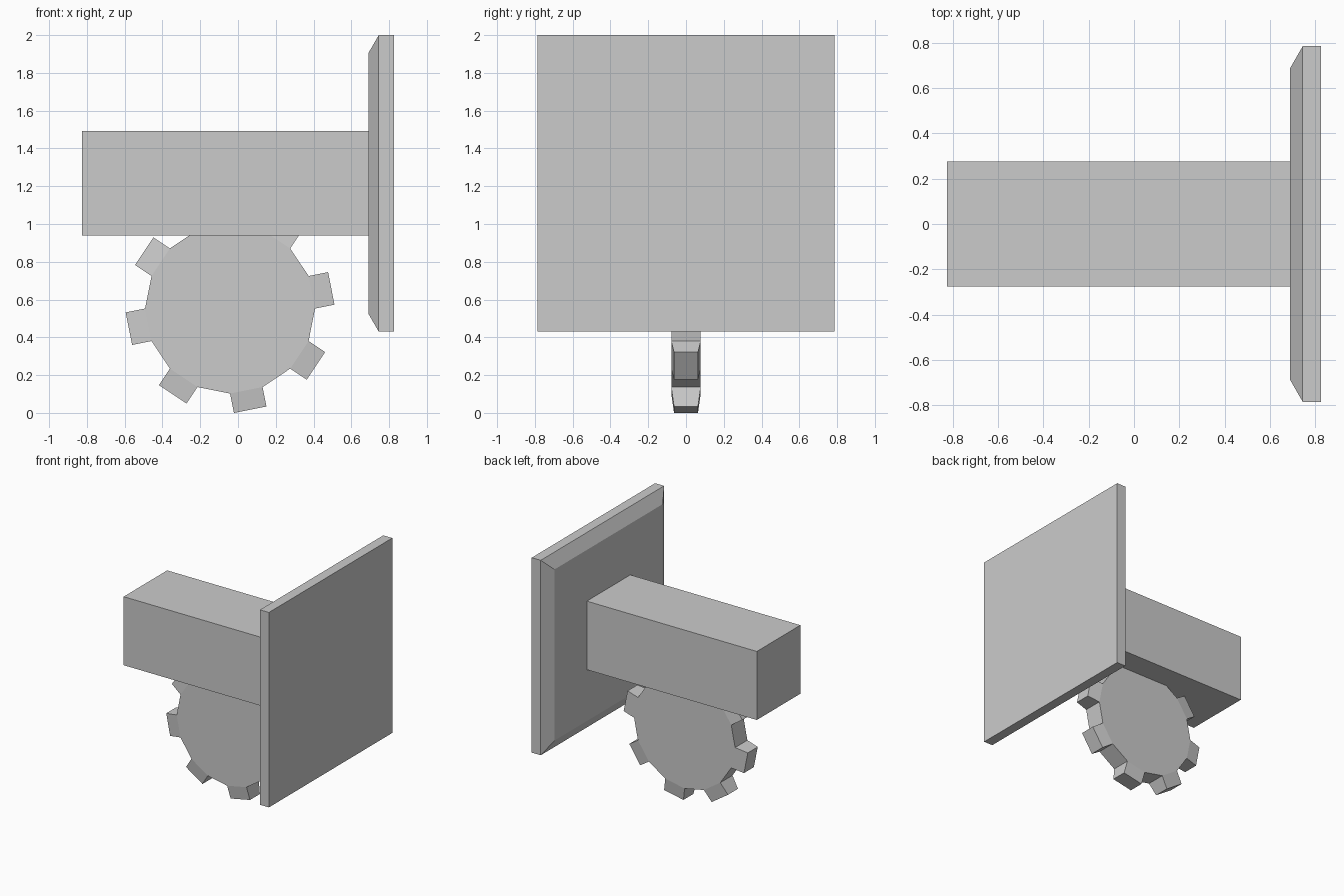
import bpy, bmesh, math
from mathutils import Vector, Matrix

if "Cube" in bpy.data.objects:
    bpy.data.objects.remove(bpy.data.objects["Cube"])


def finish(bm, name):
    bmesh.ops.recalc_face_normals(bm, faces=bm.faces)
    mesh = bpy.data.meshes.new(name)
    bm.to_mesh(mesh)
    bm.free()
    obj = bpy.data.objects.new(name, mesh)
    bpy.context.collection.objects.link(obj)
    return obj


def box(bm, lo, hi):
    lo, hi = Vector(lo), Vector(hi)
    m = Matrix.Translation((lo + hi) / 2) @ Matrix.Diagonal((*(hi - lo), 1))
    bmesh.ops.create_cube(bm, size=1, matrix=m)


# Square handle beam
bm = bmesh.new()
box(bm, (-0.825, -0.277, 0.94), (0.69, 0.277, 1.492))
finish(bm, "beam")

# Square end plate: slab with a tapered step on its inner side
bm = bmesh.new()
box(bm, (0.745, -0.785, 0.43), (0.825, 0.785, 2.0))
inner = min(bm.faces, key=lambda f: f.calc_center_median().x)
new = bmesh.ops.extrude_discrete_faces(bm, faces=[inner])["faces"][0]
c = new.calc_center_median()
for v in new.verts:
    v.co = Vector((0.69, c.y + (v.co.y - c.y) * 0.878, c.z + (v.co.z - c.z) * 0.878))
finish(bm, "end_plate")

# Cog: 16-sided disc with a tooth on every other side
SIDES, RADIUS, HALF, TOOTH = 16, 0.45, 0.078, 0.105
bm = bmesh.new()
ring = [bm.verts.new((RADIUS * math.cos(a), -HALF, RADIUS * math.sin(a)))
        for a in (2 * math.pi * i / SIDES for i in range(SIDES))]
base = bm.faces.new(ring)
ext = bmesh.ops.extrude_face_region(bm, geom=[base], use_keep_orig=True)["geom"]
bmesh.ops.translate(bm, vec=(0, 2 * HALF, 0),
                    verts=[g for g in ext if isinstance(g, bmesh.types.BMVert)])
bmesh.ops.recalc_face_normals(bm, faces=bm.faces)
sides = [f for f in bm.faces if len(f.verts) == 4]
for f in sides:
    c = f.calc_center_median()
    index = int((math.atan2(c.z, c.x) % (2 * math.pi)) / (2 * math.pi / SIDES))
    if index % 2 == 0:
        out = Vector((c.x, 0, c.z)).normalized() * TOOTH
        tip = bmesh.ops.extrude_discrete_faces(bm, faces=[f])["faces"][0]
        for v in tip.verts:
            v.co.y *= 0.81
            v.co += out
bmesh.ops.translate(bm, verts=bm.verts, vec=(-0.042, 0, 0.5525))
finish(bm, "cog")
